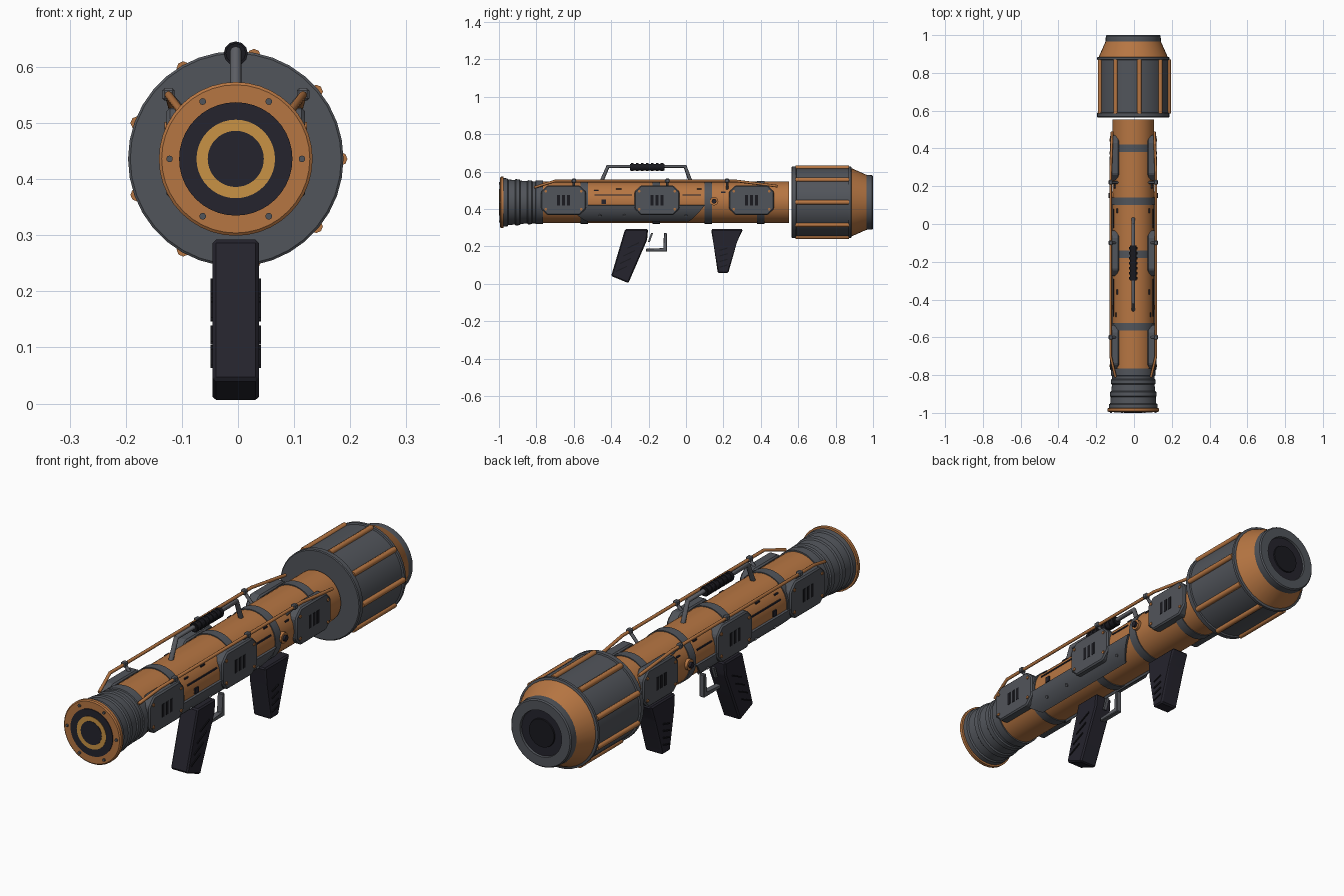
import bpy, bmesh, math
from mathutils import Vector, Matrix

if "Cube" in bpy.data.objects:
    bpy.data.objects.remove(bpy.data.objects["Cube"])

CX, CZ = -0.004, 0.436          # axis of the tube


def mat(name, r, g, b):
    m = bpy.data.materials.new(name)
    m.diffuse_color = (r, g, b, 1)
    m.use_nodes = True
    m.node_tree.nodes["Principled BSDF"].inputs["Base Color"].default_value = m.diffuse_color
    return m


ORANGE = mat("orange", 0.47, 0.18, 0.055)
GRAY = mat("gray", 0.083, 0.09, 0.104)
DARK = mat("dark_navy", 0.018, 0.017, 0.026)
YELLOW = mat("yellow", 0.58, 0.29, 0.058)
BLACK = mat("black", 0.01, 0.01, 0.014)
STEEL = mat("steel", 0.105, 0.11, 0.125)


def finish(name, bm, m, angle=32):
    """Fix normals, smooth all but the sharp edges, and link the object."""
    bmesh.ops.recalc_face_normals(bm, faces=bm.faces)
    for f in bm.faces:
        f.smooth = True
    for e in bm.edges:
        e.smooth = len(e.link_faces) == 2 and e.calc_face_angle(0) < math.radians(angle)
    me = bpy.data.meshes.new(name)
    bm.to_mesh(me)
    bm.free()
    me.materials.append(m)
    ob = bpy.data.objects.new(name, me)
    bpy.context.collection.objects.link(ob)
    return ob


def lathe(name, profile, m, seg=40):
    """Turn (y, radius) points about the tube axis, capping open ends."""
    bm = bmesh.new()
    rings = []
    for y, r in profile:
        rings.append([bm.verts.new((CX + r * math.cos(2 * math.pi * i / seg), y,
                                    CZ + r * math.sin(2 * math.pi * i / seg))) for i in range(seg)])
    for a, b in zip(rings, rings[1:]):
        for i in range(seg):
            j = (i + 1) % seg
            bm.faces.new((a[i], a[j], b[j], b[i]))
    bm.faces.new(rings[0])
    bm.faces.new(rings[-1])
    return finish(name, bm, m)


def prism(name, outline, x0, x1, m, bevel=0.0):
    """Extrude a (y, z) outline from x0 to x1."""
    bm = bmesh.new()
    a = [bm.verts.new((x0, y, z)) for y, z in outline]
    b = [bm.verts.new((x1, y, z)) for y, z in outline]
    bm.faces.new(a)
    bm.faces.new(b)
    n = len(a)
    for i in range(n):
        j = (i + 1) % n
        bm.faces.new((a[i], a[j], b[j], b[i]))
    if bevel:
        bmesh.ops.bevel(bm, geom=list(bm.edges), offset=bevel, segments=1, affect='EDGES')
    return finish(name, bm, m, 20)


def rect(y, z, hy, hz):
    return [(y - hy, z - hz), (y + hy, z - hz), (y + hy, z + hz), (y - hy, z + hz)]


def peg(name, p, q, r, m, seg=10):
    """Straight cylinder from p to q."""
    p, q = Vector(p), Vector(q)
    bm = bmesh.new()
    rot = Vector((0, 0, 1)).rotation_difference(q - p).to_matrix().to_4x4()
    bmesh.ops.create_cone(bm, cap_ends=True, segments=seg, radius1=r, radius2=r,
                          depth=(q - p).length, matrix=Matrix.Translation((p + q) / 2) @ rot)
    return finish(name, bm, m, 50)


def rod(name, pts, r, m):
    """Bent round rod along a path."""
    cu = bpy.data.curves.new(name, 'CURVE')
    cu.dimensions = '3D'
    cu.bevel_depth, cu.bevel_resolution, cu.use_fill_caps = r, 2, True
    sp = cu.splines.new('POLY')
    sp.points.add(len(pts) - 1)
    for p, c in zip(sp.points, pts):
        p.co = (*c, 1)
    tmp = bpy.data.objects.new("tmp", cu)
    bpy.context.collection.objects.link(tmp)
    dg = bpy.context.evaluated_depsgraph_get()
    me = bpy.data.meshes.new_from_object(tmp.evaluated_get(dg))
    bm = bmesh.new()
    bm.from_mesh(me)
    bpy.data.objects.remove(tmp)
    bpy.data.meshes.remove(me)
    return finish(name, bm, m, 50)


# Main tube with its clamp bands
lathe("main_tube", [(-0.8, 0.111), (0.552, 0.111)], ORANGE)
for y in (-0.545, -0.16, 0.12, 0.4):
    lathe("tube_band", [(y - .02, .108), (y - .02, .115), (y + .02, .115), (y + .02, .108)], GRAY)

# Stepped bell and face plate at -y
lathe("rear_bell", [(-.978, .13), (-.955, .128), (-.95, .122), (-.915, .119), (-.91, .124), (-.89, .122),
                    (-.885, .116), (-.85, .113), (-.845, .118), (-.825, .117), (-.82, .112), (-.805, .112),
                    (-.803, .117), (-.765, .117), (-.765, .108)], GRAY)
lathe("face_plate", [(-.994, .132), (-.990, .137), (-.976, .137), (-.974, .125)], ORANGE)
lathe("face_disc", [(-.997, .101), (-.99, .101)], DARK)
lathe("yellow_ring", [(-.9985, .070), (-.99, .070)], YELLOW)
lathe("face_center", [(-1.0, .050), (-.99, .050)], DARK)
for i in range(6):
    a = i * math.pi / 3
    x, z = CX + .118 * math.cos(a), CZ + .118 * math.sin(a)
    peg("face_bolt", (x, -1.0, z), (x, -.985, z), .006, GRAY)

# Drum with flanges, nine ribs, cone and end ring at +y
lathe("drum", [(.565, .188), (.568, .192), (.588, .192), (.59, .185), (.868, .185), (.87, .192), (.882, .192),
               (.886, .18)], GRAY, 36)
lathe("drum_cone", [(.884, .183), (.965, .147)], ORANGE, 36)
lathe("end_ring", [(.955, .145), (.965, .147), (.995, .145), (1.0, .140), (1.0, .100), (.985, .098)], GRAY, 36)
lathe("bore_disc", [(.98, .1), (.99, .1)], DARK, 36)
lathe("bore_center", [(.985, .063), (.995, .060)], BLACK, 36)
for i in range(9):
    a = i * 2 * math.pi / 9
    x, z = CX + .187 * math.cos(a), CZ + .187 * math.sin(a)
    peg("drum_rib", (x, .585, z), (x, .872, z), .012, ORANGE, 8)

for s in (-1, 1):
    # Octagonal side plates with slots and bolts
    for y in (-.655, -.155, .35):
        z, hy, hz, c = .447, .12, .08, .034
        octagon = [(y - hy + c, z - hz), (y + hy - c, z - hz), (y + hy, z - hz + c), (y + hy, z + hz - c),
                   (y + hy - c, z + hz), (y - hy + c, z + hz), (y - hy, z + hz - c), (y - hy, z - hz + c)]
        prism("side_plate", octagon, CX + s * .075, CX + s * .123, GRAY, .006)
        for k in (-1, 0, 1):
            prism("plate_slot", rect(y + k * .027, z, .008, .028), CX + s * .12, CX + s * .1245, BLACK)
        for ky in (-1, 1):
            for kz in (-1, 1):
                by, bz = y + ky * .095, z + kz * .048
                peg("plate_bolt", (CX + s * .115, by, bz), (CX + s * .127, by, bz), .007, ORANGE, 8)

    # Curved lower fairing hugging the tube
    bm = bmesh.new()
    rows = []
    for k in range(8):
        t = k / 7
        a = math.radians(-8 - 50 * t)
        rows.append([bm.verts.new((CX + s * r * math.cos(a), y, CZ + r * math.sin(a)))
                     for r, y in ((.105, -.64 + .11 * t), (.121, -.64 + .11 * t),
                                  (.121, .1 - .085 * t), (.105, .1 - .085 * t))])
    for a, b in zip(rows, rows[1:]):
        for i in range(4):
            j = (i + 1) % 4
            bm.faces.new((a[i], a[j], b[j], b[i]))
    bm.faces.new(rows[0])
    bm.faces.new(rows[-1])
    finish("lower_fairing", bm, GRAY)
    for y in (-.46, -.33, 0.0):
        a = math.radians(-35)
        d = Vector((s * math.cos(a), 0, math.sin(a)))
        p = Vector((CX, y, CZ))
        peg("fairing_bolt", p + d * .11, p + d * .126, .007, STEEL, 8)

    # Long upper rail with clips
    rx = CX + s * .12
    rod("upper_rail", [(CX + s * .094, -.81, .516), (rx, -.70, .55), (rx, .27, .55),
                       (CX + s * .112, .49, .522)], .007, ORANGE)
    for y in (-.6, -.1, .22):
        prism("rail_clip", rect(y, .551, .012, .011), rx - .011, rx + .011, STEEL, .004)
        peg("rail_post", (rx, y, .55), (CX + s * .08, y, .505), .007, STEEL, 8)

    # Side knob, hatch and seams
    peg("side_knob_base", (CX + s * .1, .15, CZ + .006), (CX + s * .122, .15, CZ + .006), .023, ORANGE, 12)
    peg("side_knob", (CX + s * .1, .15, CZ + .006), (CX + s * .132, .15, CZ + .006), .013, DARK, 8)
    prism("hatch", rect(-.44, CZ + .002, .012, .012), CX + s * .105, CX + s * .116, DARK)
    for y, hy, z in ((-.39, .10, .475), (-.36, .014, .508), (-.48, .012, .500), (.07, .012, .508),
                     (.03, .05, .475), (.2, .012, .49)):
        x = math.sqrt(.111 ** 2 - (z - CZ) ** 2)
        prism("seam", rect(y, z, hy, .003), CX + s * (x - .008), CX + s * (x + .004), DARK)

# Rear and front hand grips with side ridges
prism("rear_grip", [(-.326, .292), (-.203, .292), (-.208, .235), (-.308, .004), (-.40, .042)],
      CX - .041, CX + .041, DARK, .006)
prism("front_grip", [(.134, .292), (.305, .292), (.273, .225), (.226, .058), (.17, .058), (.146, .22)],
      CX - .041, CX + .041, DARK, .006)
for s in (-1, 1):
    for k in range(4):
        for y, z, h, tilt in ((-.345 + .021 * k, .08 + .042 * k, .030, .014), (.2, .095 + .03 * k, .021, .006)):
            prism("grip_ridge", [(y - h, z - tilt - .003), (y + h, z + tilt - .003),
                                 (y + h, z + tilt + .003), (y - h, z - tilt + .003)],
                  CX + s * .038, CX + s * .045, BLACK)

# Trigger guard and trigger
prism("trigger_guard", [(-.215, .172), (-.102, .172), (-.102, .272), (-.118, .272), (-.118, .188), (-.215, .188)],
      CX - .012, CX + .012, STEEL, .003)
prism("trigger", [(-.187, .272), (-.176, .272), (-.194, .222), (-.203, .225)], CX - .007, CX + .007, STEEL)

# Carry handle with ribbed hold
rod("carry_handle", [(CX, -.455, .54), (CX, -.417, .628), (CX, -.005, .628), (CX, .027, .54)], .0105, STEEL)
peg("handle_hold", (CX, -.30, .624), (CX, -.115, .624), .018, BLACK, 12)
for i in range(7):
    y = -.287 + i * .0265
    peg("hold_rib", (CX, y - .007, .624), (CX, y + .007, .624), .0215, BLACK, 12)
